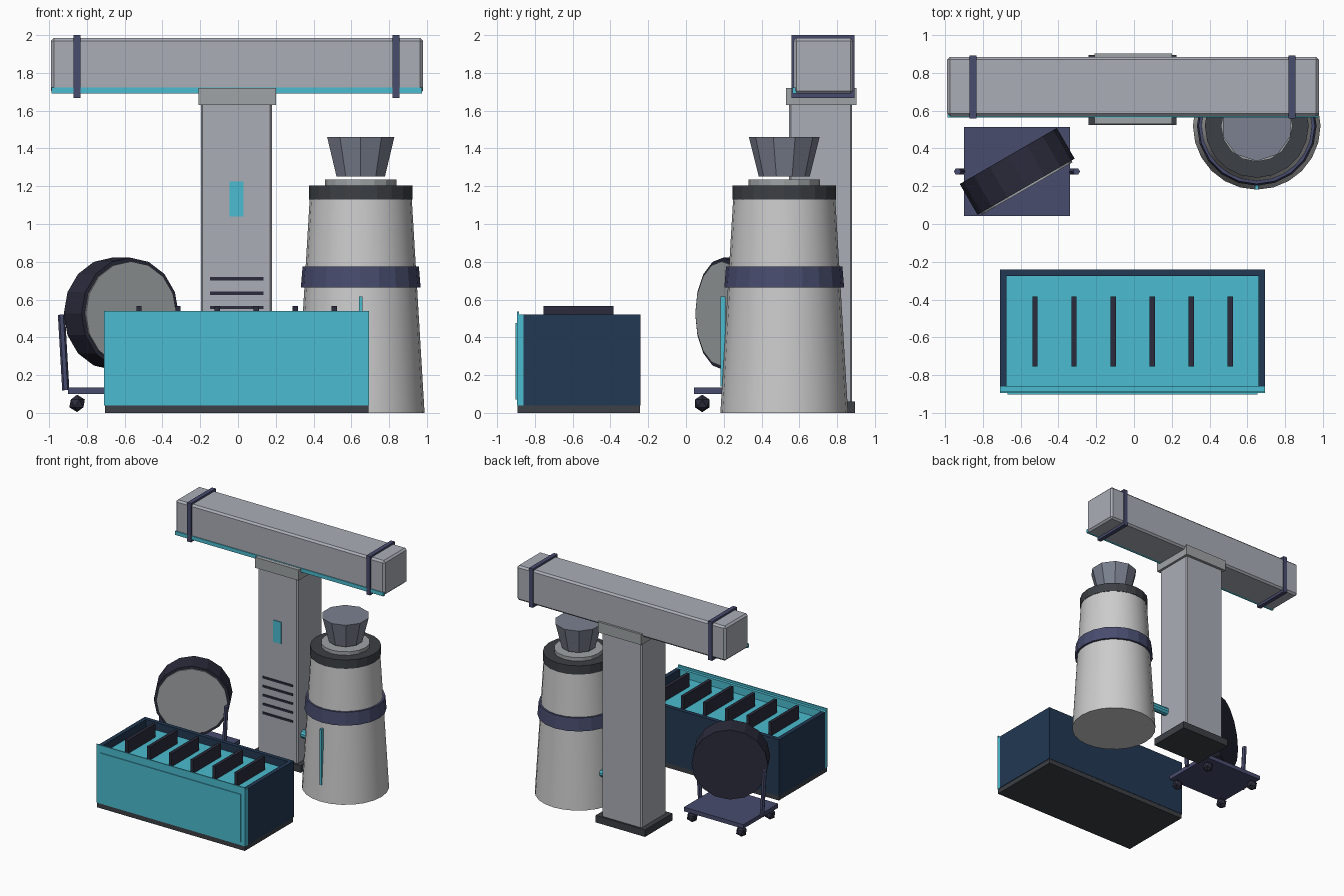
import bpy, math
from mathutils import Vector, Matrix

if "Cube" in bpy.data.objects:
    bpy.data.objects.remove(bpy.data.objects["Cube"])


def mat(name, r, g, b):
    m = bpy.data.materials.new(name)
    m.diffuse_color = (r, g, b, 1)
    m.use_nodes = True
    m.node_tree.nodes["Principled BSDF"].inputs["Base Color"].default_value = m.diffuse_color
    return m


TEAL = mat("teal", .07, .5, .63)
NAVY = mat("navy", .016, .04, .085)
INDIGO = mat("indigo", .065, .072, .155)
DARK = mat("dark", .024, .024, .045)
CHAR = mat("charcoal", .045, .05, .058)
STEEL = mat("steel", .4, .42, .47)
SLATE = mat("slate", .2, .22, .28)
PALE = mat("pale", .68, .68, .69)
ASH = mat("ash", .35, .37, .38)


def finish(name, m):
    o = bpy.context.object
    o.name = name
    if m:
        o.data.materials.append(m)
    return o


def box(name, x0, x1, y0, y1, z0, z1, m, bevel=0):
    bpy.ops.mesh.primitive_cube_add(size=1)
    o = finish(name, m)
    o.data.transform(Matrix.Diagonal((x1 - x0, y1 - y0, z1 - z0, 1)))
    o.location = ((x0 + x1) / 2, (y0 + y1) / 2, (z0 + z1) / 2)
    if bevel:
        b = o.modifiers.new("bevel", 'BEVEL')
        b.width, b.segments = bevel, 1
    return o


def cone(name, x, y, z0, z1, r0, r1, sides, m, smooth=False):
    bpy.ops.mesh.primitive_cone_add(vertices=sides, radius1=r0, radius2=r1, depth=z1 - z0,
                                    location=(x, y, (z0 + z1) / 2))
    if smooth:
        bpy.ops.object.shade_smooth_by_angle(angle=math.radians(30))
    return finish(name, m)


def rod(name, a, b, r, sides, m):
    a, b = Vector(a), Vector(b)
    d = b - a
    bpy.ops.mesh.primitive_cylinder_add(vertices=sides, radius=r, depth=d.length, location=(a + b) / 2,
                                        rotation=d.to_track_quat('Z', 'Y').to_euler())
    return finish(name, m)


# Column with foot, collar, display and vents
box("column_foot", -.24, .225, .525, .895, 0, .06, CHAR)
box("column", -.197, .18, .545, .88, .03, 1.68, STEEL, .01)
box("column_collar", -.21, .2, .53, .903, 1.63, 1.72, ASH)
box("column_display", -.045, .03, .538, .56, 1.04, 1.225, TEAL)
for i in range(5):
    z = .71 - i * .076
    box("vent_slat", -.147, .135, .538, .56, z - .009, z + .009, DARK)

# Overhead beam with straps and light strip
box("beam", -.99, .98, .57, .885, 1.69, 1.985, STEEL, .015)
box("beam_light_strip", -.987, .975, .563, .585, 1.69, 1.722, TEAL)
for x in (-.852, .837):
    box("beam_strap", x - .018, x + .018, .558, .892, 1.668, 2.0, INDIGO)

# Tapered canister with floating funnel top
cx, cy = .65, .52
cone("canister_body", cx, cy, 0, 1.14, .338, .27, 24, PALE, True)
cone("canister_band", cx, cy, .665, .775, .317, .308, 20, INDIGO)
cone("canister_cap", cx, cy, 1.13, 1.205, .275, .275, 20, CHAR)
cone("canister_neck", cx, cy, 1.2, 1.235, .19, .19, 16, ASH)
cone("canister_funnel", cx, cy, 1.252, 1.46, .135, .187, 10, SLATE)
box("canister_gauge", .64, .658, .182, .21, .14, .615, TEAL)
rod("canister_pipe", (.16, .62, .285), (.42, .62, .285), .034, 10, TEAL)

# Open crate with tray and dividers
box("crate_base", -.705, .69, -.893, -.243, 0, .04, CHAR)
box("crate_tray", -.69, .67, -.87, -.26, .04, .455, TEAL)
box("crate_back", -.71, .695, -.275, -.24, .04, .52, NAVY)
for x0, x1 in ((-.71, -.675), (.66, .695)):
    box("crate_side", x0, x1, -.86, -.275, .04, .52, NAVY)
box("crate_front", -.71, .695, -.895, -.86, .04, .52, TEAL)
box("crate_front_lip", -.71, .695, -.895, -.885, .515, .538, TEAL)
box("crate_front_plate", -.67, .655, -.902, -.89, .07, .475, TEAL)
for i in range(6):
    x = -.524 + i * .2068
    box("crate_divider", x - .014, x + .014, -.755, -.385, .44, .567, DARK)

# Trolley with casters and leaning arms
tx, ty = -.62, .278
box("trolley_deck", -.9, -.34, .043, .513, .1, .135, INDIGO)
for sx in (-1, 1):
    for sy in (-1, 1):
        bpy.ops.mesh.primitive_ico_sphere_add(subdivisions=1, radius=.046,
                                              location=(tx + sx * .232, ty + sy * .192, .05))
        finish("caster", DARK)
    rod("trolley_arm", (tx + sx * .292, ty, .12), (tx + sx * .315, ty, .52), .019, 6, INDIGO)

# Drum turned 30 degrees, with pale front disc
axis = Vector((.5, -.866, 0))
c = Vector((tx + .002, ty, .525))
rod("drum", c - axis * .095, c + axis * .093, .297, 16, DARK)
rod("drum_face", c + axis * .08, c + axis * .104, .277, 16, ASH)
